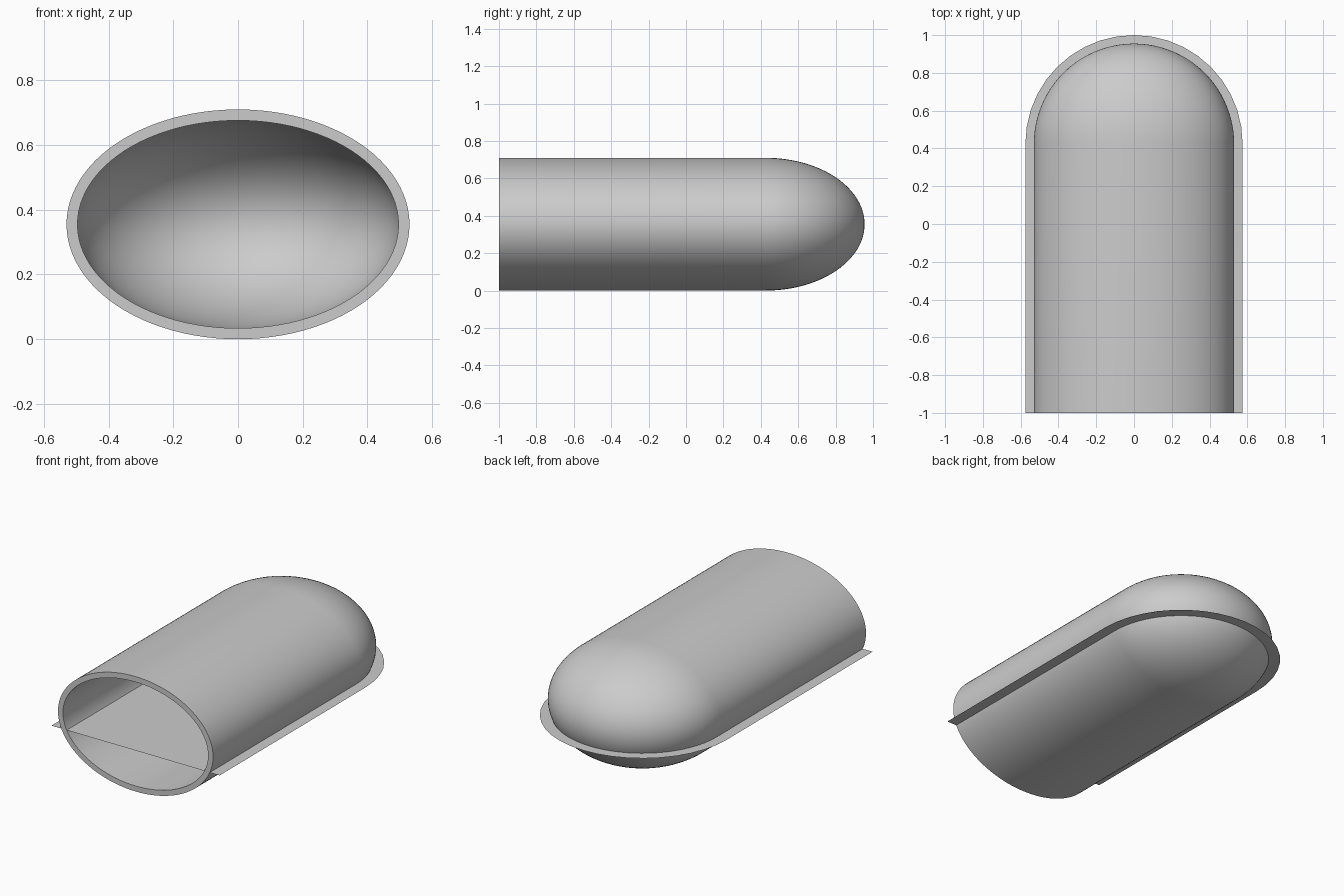
import bpy, bmesh, math

if "Cube" in bpy.data.objects:
    bpy.data.objects.remove(bpy.data.objects["Cube"])

RX, RZ, WALL = 0.53, 0.355, 0.034   # outer half width, half height, wall
Y0, YC = -1.0, 0.425                # open front, start of the dome
SEG, DOME = 96, 24

grey = bpy.data.materials.new("light_grey")
grey.diffuse_color = (0.6, 0.6, 0.6, 1)
grey.use_nodes = True
grey.node_tree.nodes["Principled BSDF"].inputs["Base Color"].default_value = grey.diffuse_color


def finish(bm, name):
    me = bpy.data.meshes.new(name)
    bm.to_mesh(me)
    bm.free()
    me.materials.append(grey)
    ob = bpy.data.objects.new(name, me)
    bpy.context.collection.objects.link(ob)
    return ob


def skin(rx, rz):
    """Rings (half width, half height, y) from the open front to near the pole."""
    rings = [(rx, rz, Y0)]
    for i in range(DOME):
        t = math.pi / 2 * i / DOME
        rings.append((rx * math.cos(t), rz * math.cos(t), YC + rx * math.sin(t)))
    return rings


# Hollow domed tube: outer skin, front rim, inner skin
bm = bmesh.new()
outer = skin(RX, RZ)
inner = skin(RX - WALL, RZ - WALL)
loops = []
for a, b, y in outer[::-1] + inner:
    loops.append([bm.verts.new((a * math.cos(2 * math.pi * k / SEG), y,
                                RZ + b * math.sin(2 * math.pi * k / SEG)))
                  for k in range(SEG)])
for p, q in zip(loops, loops[1:]):
    for k in range(SEG):
        n = (k + 1) % SEG
        bm.faces.new((p[k], p[n], q[n], q[k]))
for loop, rx in ((loops[0], RX), (loops[-1], RX - WALL)):
    pole = bm.verts.new((0, YC + rx, RZ))
    for k in range(SEG):
        bm.faces.new((loop[k], loop[(k + 1) % SEG], pole))
bmesh.ops.recalc_face_normals(bm, faces=bm.faces)
shell = finish(bm, "domed_tube")
bpy.context.view_layer.objects.active = shell
shell.select_set(True)
bpy.ops.object.shade_smooth_by_angle(angle=math.radians(35))

# Thin floor sheet with a rounded back, poking out as a rim
bm = bmesh.new()
R, Z, ARC = 0.575, 0.253, 20
pts = [(-R, Y0), (R, Y0)]
pts += [(R * math.cos(math.pi * i / ARC), YC + R * math.sin(math.pi * i / ARC))
        for i in range(ARC + 1)]
bm.faces.new([bm.verts.new((x, y, Z)) for x, y in pts])
finish(bm, "floor_sheet")
